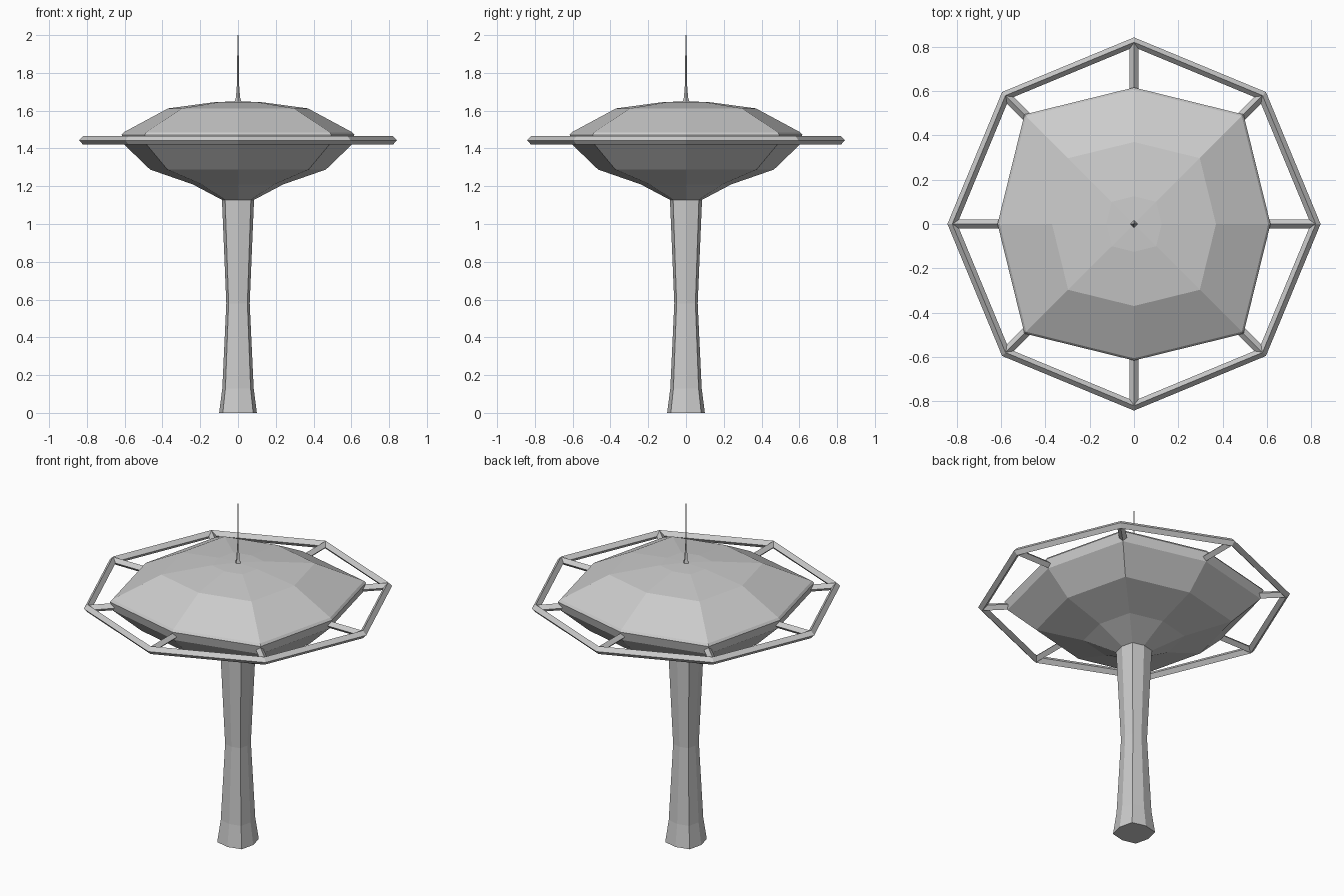
import bpy, bmesh
from math import cos, sin, pi
from mathutils import Matrix

if "Cube" in bpy.data.objects:
    bpy.data.objects.remove(bpy.data.objects["Cube"])


def finish(name, bm):
    bmesh.ops.recalc_face_normals(bm, faces=bm.faces[:])
    mesh = bpy.data.meshes.new(name)
    bm.to_mesh(mesh)
    bm.free()
    obj = bpy.data.objects.new(name, mesh)
    bpy.context.collection.objects.link(obj)
    return obj


def lathe(name, profile, sides=8, diag=1.0, closed=False, apex=None):
    """Spin (radius, z) points; odd corners are scaled by diag."""
    bm = bmesh.new()
    rings = []
    for r, z in profile:
        ring = []
        for i in range(sides):
            a = 2 * pi * i / sides
            k = r * (diag if i % 2 else 1)
            ring.append(bm.verts.new((k * cos(a), k * sin(a), z)))
        rings.append(ring)
    pairs = list(zip(rings, rings[1:]))
    if closed:
        pairs.append((rings[-1], rings[0]))
    for lo, hi in pairs:
        for i in range(sides):
            j = (i + 1) % sides
            bm.faces.new((lo[i], lo[j], hi[j], hi[i]))
    if not closed:
        bm.faces.new(rings[0])
        if apex is None:
            bm.faces.new(rings[-1])
        else:
            tip = bm.verts.new((0, 0, apex))
            for i in range(sides):
                bm.faces.new((rings[-1][i], rings[-1][(i + 1) % sides], tip))
    return finish(name, bm)


RING_Z = 1.443

# Waisted column with softly squared octagonal section
lathe("column", [(0.10, 0), (0.083, 0.13), (0.062, 0.58), (0.085, 1.13)], diag=1.135)

# Saucer body
lathe("saucer", [(0.085, 1.128), (0.24, 1.21), (0.465, 1.288), (0.602, 1.42),
                 (0.616, 1.472), (0.606, 1.485), (0.37, 1.612), (0.125, 1.645)],
      diag=1.135, apex=1.65)

# Four-sided antenna
lathe("antenna", [(0.02, 1.643), (0.011, 1.67), (0.005, 1.75), (0.004, 1.89), (0.002, 2.0)],
      sides=4)

# Outer octagonal ring with diamond section
lathe("outer_ring", [(0.842, RING_Z), (0.82, RING_Z + 0.023),
                     (0.798, RING_Z), (0.82, RING_Z - 0.023)], closed=True)

# Diamond-section spokes joining saucer and ring
bm = bmesh.new()
for i in range(8):
    place = (Matrix.Rotation(i * pi / 4, 4, 'Z') @ Matrix.Translation((0.685, 0, RING_Z))
             @ Matrix.Rotation(pi / 2, 4, 'Y'))
    bmesh.ops.create_cone(bm, cap_ends=True, segments=4, radius1=0.021, radius2=0.021,
                          depth=0.27, matrix=place)
finish("spokes", bm)
